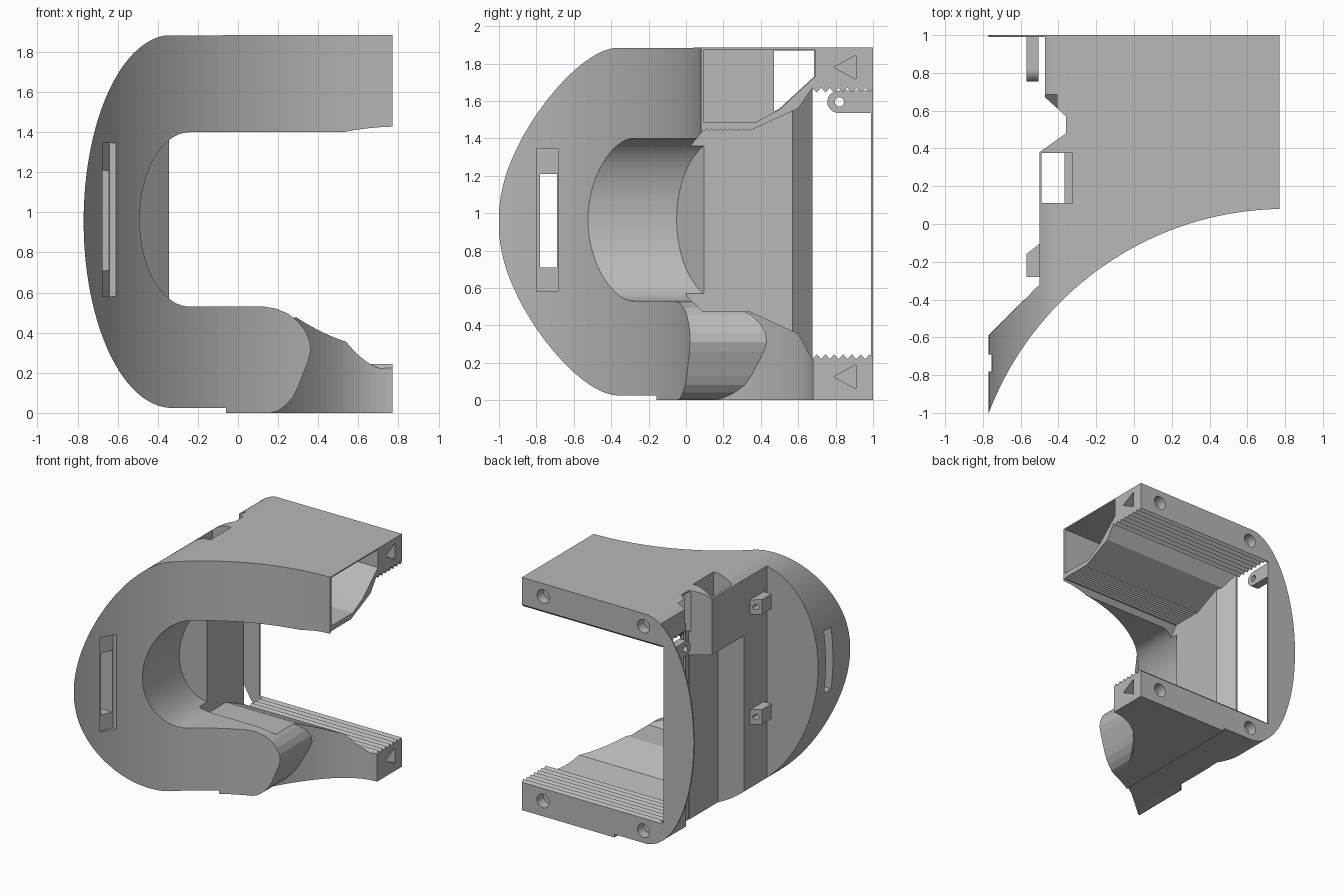
import bpy, bmesh
from math import sin, cos, radians, sqrt, pi
from mathutils import Vector

cube = bpy.data.objects.get("Cube")
if cube:
    bpy.data.objects.remove(cube, do_unlink=True)

grey = bpy.data.materials.new("plain_grey")
grey.use_nodes = True
COLOUR = (0.48, 0.48, 0.48, 1)
grey.diffuse_color = COLOUR
grey.node_tree.nodes["Principled BSDF"].inputs["Base Color"].default_value = COLOUR

MID = 0.945  # height of the symmetry plane


def prism(name, pts, axis, lo, hi):
    """Extrude a 2D outline along an axis; the outline uses the other two axes in order."""
    bm = bmesh.new()

    def at(p, t):
        v = list(p)
        v.insert("xyz".index(axis), t)
        return bm.verts.new(Vector(v))
    a = [at(p, lo) for p in pts]
    b = [at(p, hi) for p in pts]
    bm.faces.new(a)
    bm.faces.new(b[::-1])
    for i in range(len(pts)):
        j = (i + 1) % len(pts)
        bm.faces.new((a[j], a[i], b[i], b[j]))
    bmesh.ops.recalc_face_normals(bm, faces=bm.faces)
    me = bpy.data.meshes.new(name)
    bm.to_mesh(me)
    bm.free()
    me.materials.append(grey)
    ob = bpy.data.objects.new(name, me)
    bpy.context.collection.objects.link(ob)
    return ob


def boolean(target, tool, op="DIFFERENCE"):
    mod = target.modifiers.new("cut", "BOOLEAN")
    mod.operation, mod.object, mod.solver = op, tool, "EXACT"
    bpy.context.view_layer.objects.active = target
    bpy.ops.object.modifier_apply(modifier=mod.name)
    bpy.data.objects.remove(tool, do_unlink=True)


def cut(target, pts, axis, lo, hi):
    boolean(target, prism("cutter", pts, axis, lo, hi))


def arc(cx, cy, rx, ry, a0, a1, n):
    return [(cx + rx * cos(radians(a0 + (a1 - a0) * i / n)),
             cy + ry * sin(radians(a0 + (a1 - a0) * i / n))) for i in range(n + 1)]


def rect(a0, a1, b0, b1):
    return [(a0, b0), (a1, b0), (a1, b1), (a0, b1)]


def zigzag(y0, y1, z0, z1, n):
    return [(y0 + (y1 - y0) * i / (2 * n), z1 if i % 2 else z0) for i in range(2 * n + 1)]


# Main shell: rounded outline swept from front to back
outline = [(0.77, 1.885)] + arc(-0.33, 0.955, 0.44, 0.93, 94, 268, 56)
outline += [(-0.06, 0.025), (-0.06, 0), (0.77, 0)]
shell = prism("shell", outline, "y", -1, 1)

# Concave front face
R = 1.68
xs = [-0.8 + 1.6 * i / 48 for i in range(49)]
front = [(x, 0.08 - R + sqrt(R * R - (x - 0.8) ** 2)) for x in xs]
cut(shell, front + [(0.9, 0.08), (0.9, -2), (-0.9, -2)], "z", -1, 3)

# Stepped left rear side, leaving a thin rear plate
cut(shell, [(-0.9, -0.72), (-0.5, -0.32), (-0.5, 0.38), (-0.36, 0.48), (-0.36, 0.57),
            (-0.47, 0.67), (-0.47, 0.99), (-0.9, 0.99)], "z", -1, 3)

# Front opening, with the rounded end of the lower arm
bump = [(0.13, 0.53), (0.19, 0.52), (0.25, 0.495), (0.3, 0.455), (0.335, 0.41),
        (0.357, 0.36), (0.363, 0.31), (0.35, 0.26), (0.3, 0.13), (0.275, 0.08),
        (0.24, 0.04), (0.2, 0.01), (0.16, -0.001)]
opening = arc(-0.24, 0.965, 0.25, 0.435, 90, 270, 40) + bump
opening += [(0.16, -0.1), (1, -0.1), (1, 1.4)]
tool = prism("opening_cutter", opening, "y", -1.2, 0.1)
plan = [(-1.2, -1.3), (1.2, -1.3), (1.2, 0.3), (-0.14, 0.3), (-1.2, -0.76)]
boolean(tool, prism("opening_plan", plan, "z", -1, 3), "INTERSECT")
boolean(shell, tool)

# Hollow beside the lower arm, ending in a curved wall
tool = prism("arm_cutter", bump + [(0.16, -0.1), (1, -0.1), (1, 0.7), (0.13, 0.7)], "y", -1.1, 0.8)
curve = [(0.77 - 0.66 * i / 24, 0.68 - 1.5 * (0.66 * i / 24) ** 2) for i in range(25)]
plan = [(0, -1.2), (1.2, -1.2), (1.2, 0.68)] + curve + [(0, 0)]
boolean(tool, prism("arm_plan", plan, "z", -1, 3), "INTERSECT")
boolean(shell, tool)

# Stepped inner chamber with ridged grips
half = [(0.0, 0.385), (0.09, 0.47), (0.34, 0.47), (0.6, 0.59)]
grip = zigzag(0.675, 1.005, 0.725, 0.7, 7) + [(1.1, 0.72)]
fine = zigzag(0.1, 0.34, 0.495, 0.505, 10)
top = [half[0], (0.09, 0.495)] + fine + [(0.6, 0.615)] + grip
chamber = [(y, MID - h) for y, h in half + grip]
chamber += [(y, MID + h) for y, h in reversed(top)]
tool = prism("chamber_cutter", chamber, "x", -0.9, 1.1)
plan = [(-0.345, -0.2), (-0.345, 0.57), (-0.452, 0.675), (-0.5, 0.675), (-0.5, 1.2),
        (1.2, 1.2), (1.2, -0.2)]
boolean(tool, prism("chamber_plan", plan, "z", -1, 3), "INTERSECT")
boolean(shell, tool)

# Hollow upper arm, open at its end and through the left notch
cut(shell, [(0.095, 1.875), (0.69, 1.875), (0.69, 1.73), (0.5, 1.555), (0.37, 1.485),
            (0.095, 1.485)], "x", -0.31, 1)
cut(shell, [(0.47, 1.87), (0.685, 1.87), (0.685, 1.73), (0.5, 1.56), (0.47, 1.545)],
    "x", -0.7, -0.2)

# Recess in the left side, with the well above it
cut(shell, [(-0.6, -0.13), (-0.5, -0.03), (-0.365, 0.11), (-0.365, 0.495), (-0.6, 0.495)],
    "z", -0.1, 1.36)
cut(shell, rect(-0.49, -0.368, 0.11, 0.375), "z", 1.3, 2)
cut(shell, rect(-0.4, -0.325, 0.11, 0.375), "z", 1.62, 2)

# Strap slot and its shallow pocket
cut(shell, rect(-0.78, -0.69, 0.71, 1.21), "x", -1, -0.4)
cut(shell, [(-0.69, -0.8), (-0.64, -0.685), (-0.4, -0.685), (-0.4, -0.8)], "z", 0.58, 1.345)

# Screw holes in the rear face and triangular sockets in the arm ends
for z in (0.125, 1.78):
    for x in (0.58, -0.32):
        cut(shell, arc(x, z, 0.055, 0.055, 0, 345, 23), "y", 0.92, 1.1)
    cut(shell, [(0.79, z), (0.91, z + 0.065), (0.91, z - 0.065)], "x", 0.66, 1)

# Rear hinge tab
tab = [(0.993, 1.535)] + [(0.993, 1.655)] + arc(0.82, 1.595, 0.065, 0.06, 90, 270, 16)
rear_tab = prism("rear_tab", tab, "x", -0.57, -0.505)
cut(rear_tab, arc(0.82, 1.595, 0.025, 0.025, 0, 337.5, 15), "x", -1, 0)

# Side hinge tabs
for name, z in (("upper_side_tab", 1.56), ("lower_side_tab", 0.67)):
    side = prism(name, [(-0.495, -0.1), (-0.57, -0.16), (-0.57, -0.28), (-0.495, -0.28)],
                 "z", z - 0.06, z + 0.06)
    cut(side, arc(-0.535, z, 0.02, 0.02, 0, 337.5, 15), "y", -1, 1)
